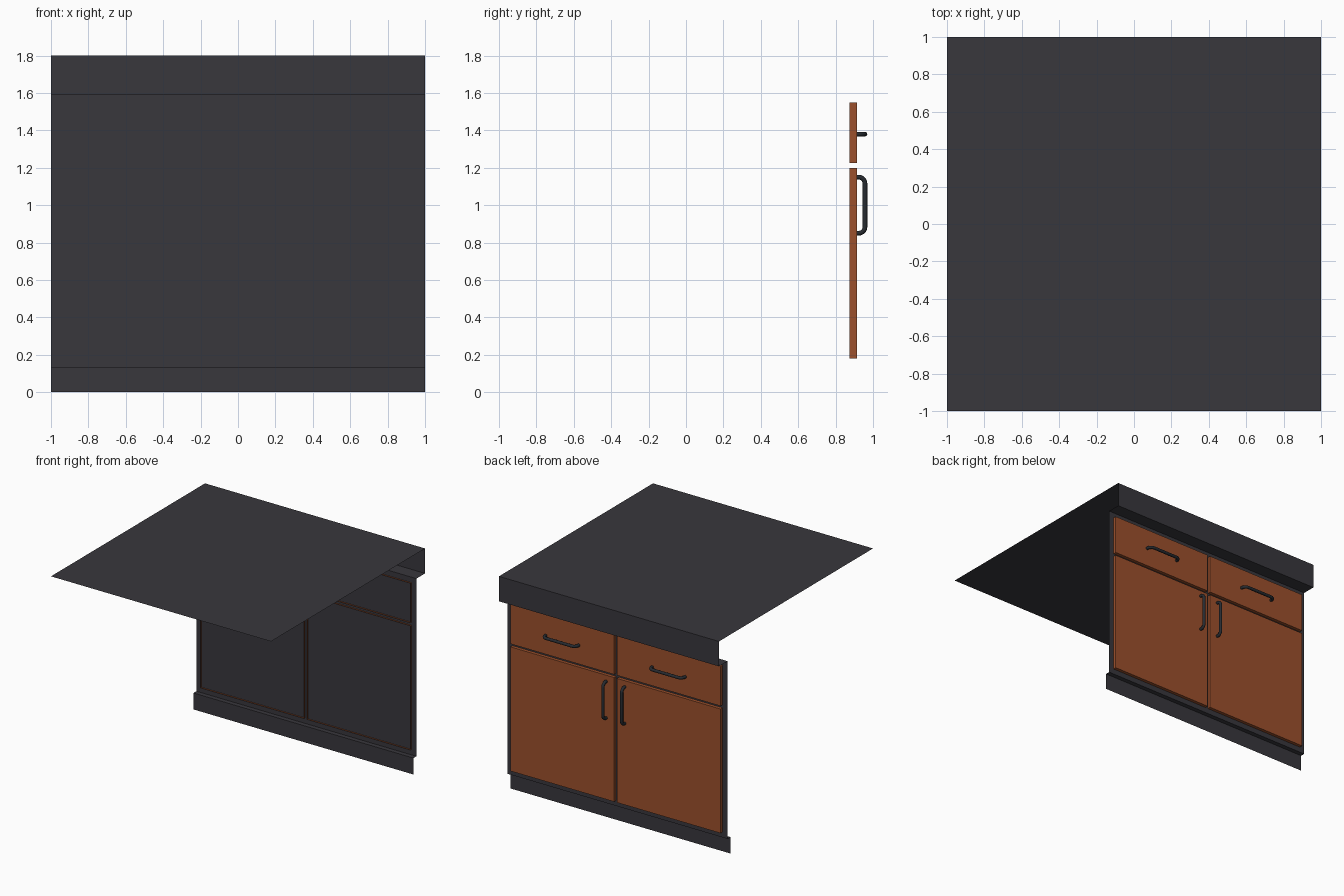
import bpy, bmesh, math

if "Cube" in bpy.data.objects:
    bpy.data.objects.remove(bpy.data.objects["Cube"])

def material(name, rgb):
    m = bpy.data.materials.new(name)
    m.diffuse_color = (*rgb, 1)
    m.use_nodes = True
    m.node_tree.nodes["Principled BSDF"].inputs["Base Color"].default_value = m.diffuse_color
    return m

DARK = material("charcoal", (0.040, 0.038, 0.046))
WOOD = material("brown wood", (0.33, 0.080, 0.025))
METAL = material("dark metal", (0.020, 0.024, 0.030))

def mesh_object(name, bm, mat):
    me = bpy.data.meshes.new(name)
    bm.to_mesh(me)
    bm.free()
    me.materials.append(mat)
    ob = bpy.data.objects.new(name, me)
    bpy.context.collection.objects.link(ob)
    return ob

# Shell strips: (y, z) profile swept along x, open at the sides
def strip(name, profile):
    bm = bmesh.new()
    rows = [[bm.verts.new((x, y, z)) for x in (-1, 1)] for y, z in profile]
    for a, b in zip(rows, rows[1:]):
        bm.faces.new((a[0], a[1], b[1], b[0]))
    return mesh_object(name, bm, DARK)

FACE, KICK = 0.888, 0.85
strip("countertop", [(-1, 1.8), (1, 1.8), (1, 1.595), (FACE, 1.595)])
strip("face_frame", [(FACE, 1.595), (FACE, 0.135)])
strip("toe_kick", [(FACE, 0.135), (KICK, 0.135), (KICK, 0)])

# Doors and drawer fronts: shallow boxes with no back face
def panel(name, x0, x1, z0, z1, y0=0.875, y1=0.915):
    bm = bmesh.new()
    bmesh.ops.create_cube(bm, size=1)
    for v in bm.verts:
        v.co = (x1 if v.co.x > 0 else x0, y1 if v.co.y > 0 else y0,
                z1 if v.co.z > 0 else z0)
    bm.normal_update()
    back = [f for f in bm.faces if f.normal.y < -0.9]
    bmesh.ops.delete(bm, geom=back, context='FACES_ONLY')
    return mesh_object(name, bm, WOOD)

# Bar handles: bent tube, built along x or z
def handle(name, x, z, vertical):
    half, reach, r = 0.15, 0.042, 0.034
    end = [(half, -0.002)] + [
        (half - r + r * math.cos(t), reach - r + r * math.sin(t))
        for t in (i * math.pi / 10 for i in range(6))]
    path = end + [(-u, w) for u, w in reversed(end)]
    cu = bpy.data.curves.new(name, 'CURVE')
    cu.dimensions = '3D'
    cu.bevel_depth = 0.0125
    cu.bevel_resolution = 2
    cu.use_fill_caps = True
    sp = cu.splines.new('POLY')
    sp.points.add(len(path) - 1)
    for p, (u, w) in zip(sp.points, path):
        p.co = (x + (0 if vertical else u), 0.915 + w, z + (u if vertical else 0), 1)
    cu.materials.append(METAL)
    ob = bpy.data.objects.new(name, cu)
    bpy.context.collection.objects.link(ob)
    bpy.ops.object.select_all(action='DESELECT')
    ob.select_set(True)
    bpy.context.view_layer.objects.active = ob
    bpy.ops.object.convert(target='MESH')
    bpy.ops.object.shade_smooth_by_angle(angle=math.radians(50))

for side, s in (("left", 1), ("right", -1)):
    x0, x1 = sorted((s * 0.0125, s * 0.955))
    panel(f"{side}_door", x0, x1, 0.18, 1.2)
    panel(f"{side}_drawer_front", x0, x1, 1.225, 1.55)
    handle(f"{side}_door_handle", s * 0.085, 1.0, True)
    handle(f"{side}_drawer_handle", s * 0.484, 1.38, False)
